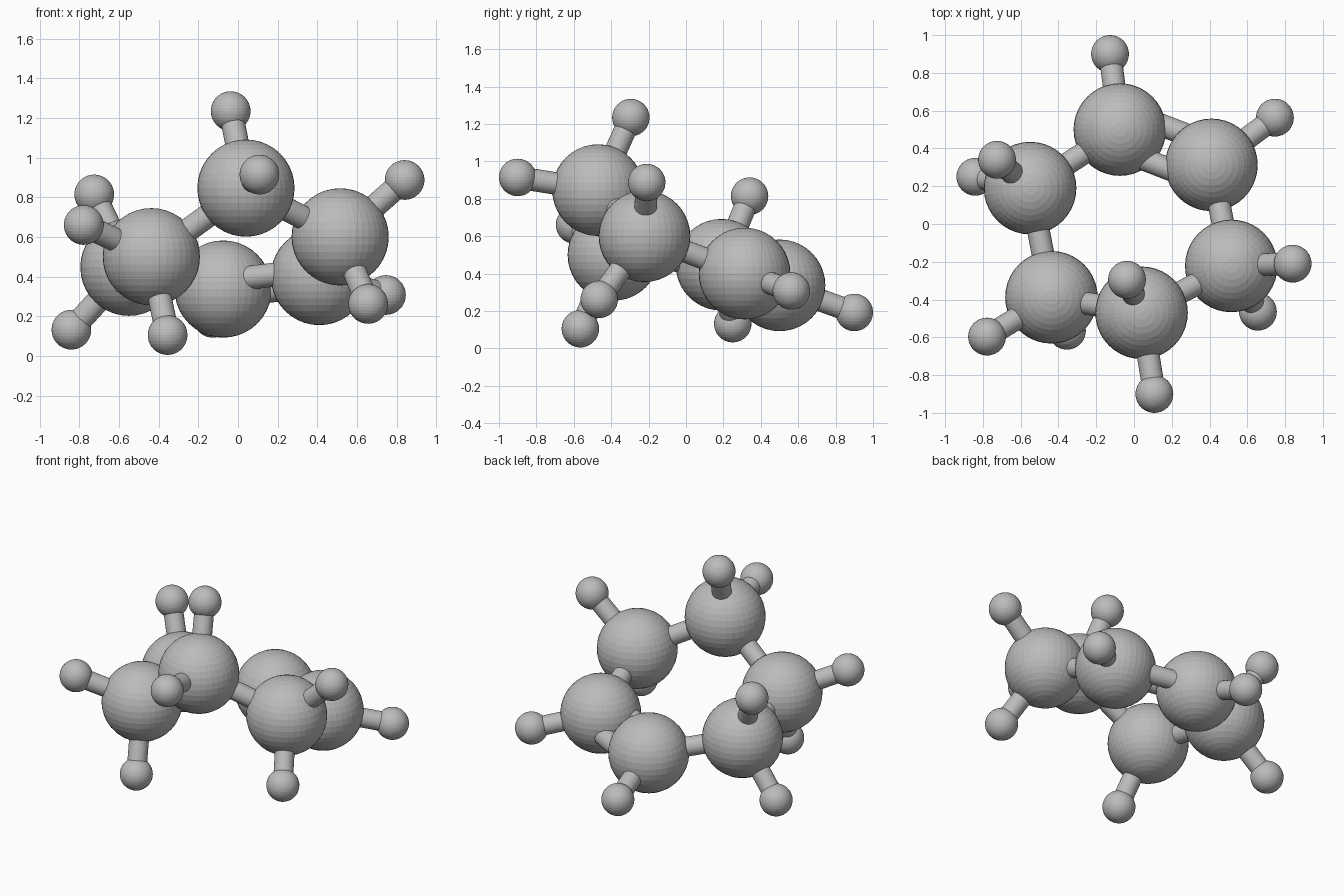
import bpy
from mathutils import Vector

cube = bpy.data.objects.get("Cube")
if cube:
    bpy.data.objects.remove(cube, do_unlink=True)

BIG_R, SMALL_R, ROD_R = 0.245, 0.1, 0.06

grey = bpy.data.materials.new("mid_grey")
grey.use_nodes = True
grey.diffuse_color = (0.5, 0.5, 0.5, 1)
grey.node_tree.nodes["Principled BSDF"].inputs["Base Color"].default_value = (0.5, 0.5, 0.5, 1)


def finish(name):
    obj = bpy.context.object
    obj.name = name
    obj.data.materials.append(grey)
    return obj


def ball(name, centre, radius):
    bpy.ops.mesh.primitive_uv_sphere_add(segments=40, ring_count=20, radius=radius, location=centre)
    finish(name)


def rod(name, start, end):
    axis = end - start
    bpy.ops.mesh.primitive_cylinder_add(vertices=32, radius=ROD_R, depth=axis.length,
                                        location=(start + end) / 2)
    obj = finish(name)
    obj.rotation_mode = 'QUATERNION'
    obj.rotation_quaternion = axis.to_track_quat('Z', 'Y')
    bpy.ops.object.shade_smooth_by_angle()


# Ring of large balls, each with the small balls attached to it
ring = [
    ((-0.075, 0.50, 0.337), [(-0.127, 0.90, 0.192)]),
    ((0.41, 0.313, 0.40), [(0.746, 0.563, 0.307)]),
    ((0.515, -0.222, 0.60), [(0.84, -0.21, 0.887), (0.656, -0.464, 0.262)]),
    ((0.04, -0.47, 0.846), [(-0.037, -0.295, 1.234), (0.108, -0.90, 0.914)]),
    ((-0.437, -0.388, 0.50), [(-0.778, -0.596, 0.66), (-0.355, -0.565, 0.105)]),
    ((-0.55, 0.19, 0.447), [(-0.84, 0.25, 0.132), (-0.725, 0.34, 0.814)]),
]
centres = [Vector(c) for c, _ in ring]

for i, (_, tips) in enumerate(ring):
    here, after = centres[i], centres[(i + 1) % len(ring)]
    ball(f"large_ball_{i + 1}", here, BIG_R)

    # Small balls on short rods
    for j, tip in enumerate(tips):
        tip = Vector(tip)
        ball(f"small_ball_{i + 1}_{j + 1}", tip, SMALL_R)
        rod(f"small_rod_{i + 1}_{j + 1}", here, tip)

    # Ring rods: the first link is a pair lying in the plane of the ring
    if i == 0:
        axis = (after - here).normalized()
        inward = centres[-1] - here + centres[2] - after
        inward -= axis * inward.dot(axis)
        offset = inward.normalized() * 0.107
        rod("double_rod_inner", here + offset, after + offset)
        rod("double_rod_outer", here - offset, after - offset)
    else:
        rod(f"ring_rod_{i + 1}", here, after)
